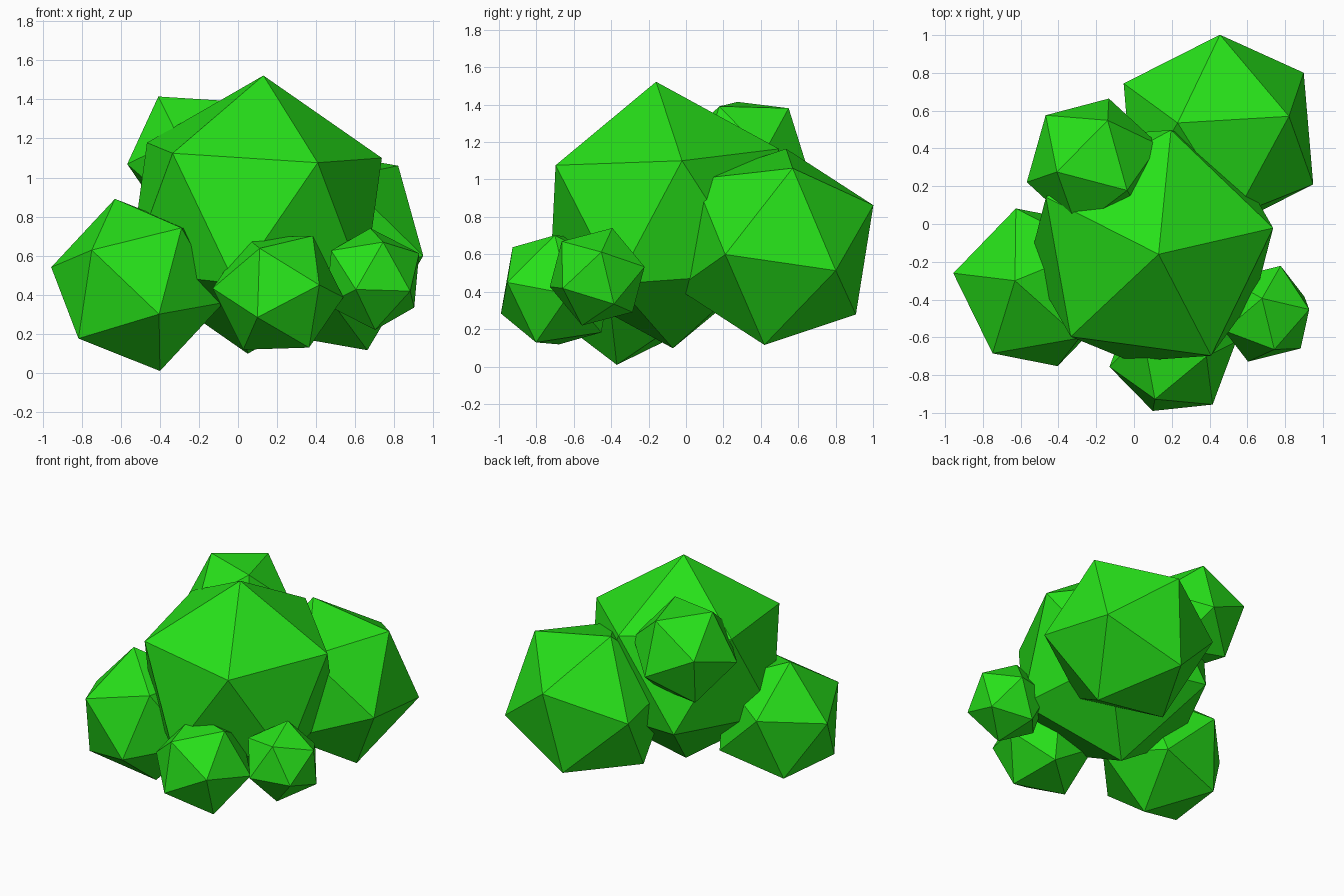
import bpy
from mathutils import Vector, Matrix

if "Cube" in bpy.data.objects:
    bpy.data.objects.remove(bpy.data.objects["Cube"])

leaf = bpy.data.materials.new("leaf_green")
leaf.diffuse_color = (0.02, 0.75, 0.01, 1)
leaf.use_nodes = True
leaf.node_tree.nodes["Principled BSDF"].inputs["Base Color"].default_value = leaf.diffuse_color


def clump(name, centre, radius, tip, neighbour):
    """Icosahedron turned so one corner points at tip, the next at neighbour."""
    c = Vector(centre)
    z = (Vector(tip) - c).normalized()
    n = Vector(neighbour) - c
    x = (n - z * n.dot(z)).normalized()
    y = z.cross(x)
    rot = Matrix((x, y, z)).transposed().to_4x4()
    bpy.ops.mesh.primitive_ico_sphere_add(subdivisions=1, radius=radius)
    ob = bpy.context.object
    ob.name = name
    ob.matrix_world = Matrix.Translation(c) @ rot
    ob.data.materials.append(leaf)


# Main foliage mass
clump("main_foliage", (0.09, -0.115, 0.81), 0.715,
      (0.13, -0.16, 1.52), (0.41, -0.70, 1.08))
# Large clump, back right
clump("back_right_foliage", (0.447, 0.477, 0.64), 0.57,
      (0.82, 0.57, 1.06), (0.95, 0.21, 0.60))
# Medium clump, left
clump("left_foliage", (-0.515, -0.335, 0.45), 0.457,
      (-0.63, -0.30, 0.89), (-0.96, -0.26, 0.54))
# High clump, back left
clump("back_left_foliage", (-0.217, 0.32, 1.106), 0.366,
      (-0.41, 0.275, 1.418), (-0.145, 0.545, 1.385))
# Small clumps along the front
clump("front_foliage", (0.205, -0.69, 0.41), 0.342,
      (0.11, -0.93, 0.64), (0.41, -0.95, 0.45))
clump("right_foliage", (0.69, -0.475, 0.48), 0.273,
      (0.678, -0.395, 0.737), (0.775, -0.225, 0.534))
